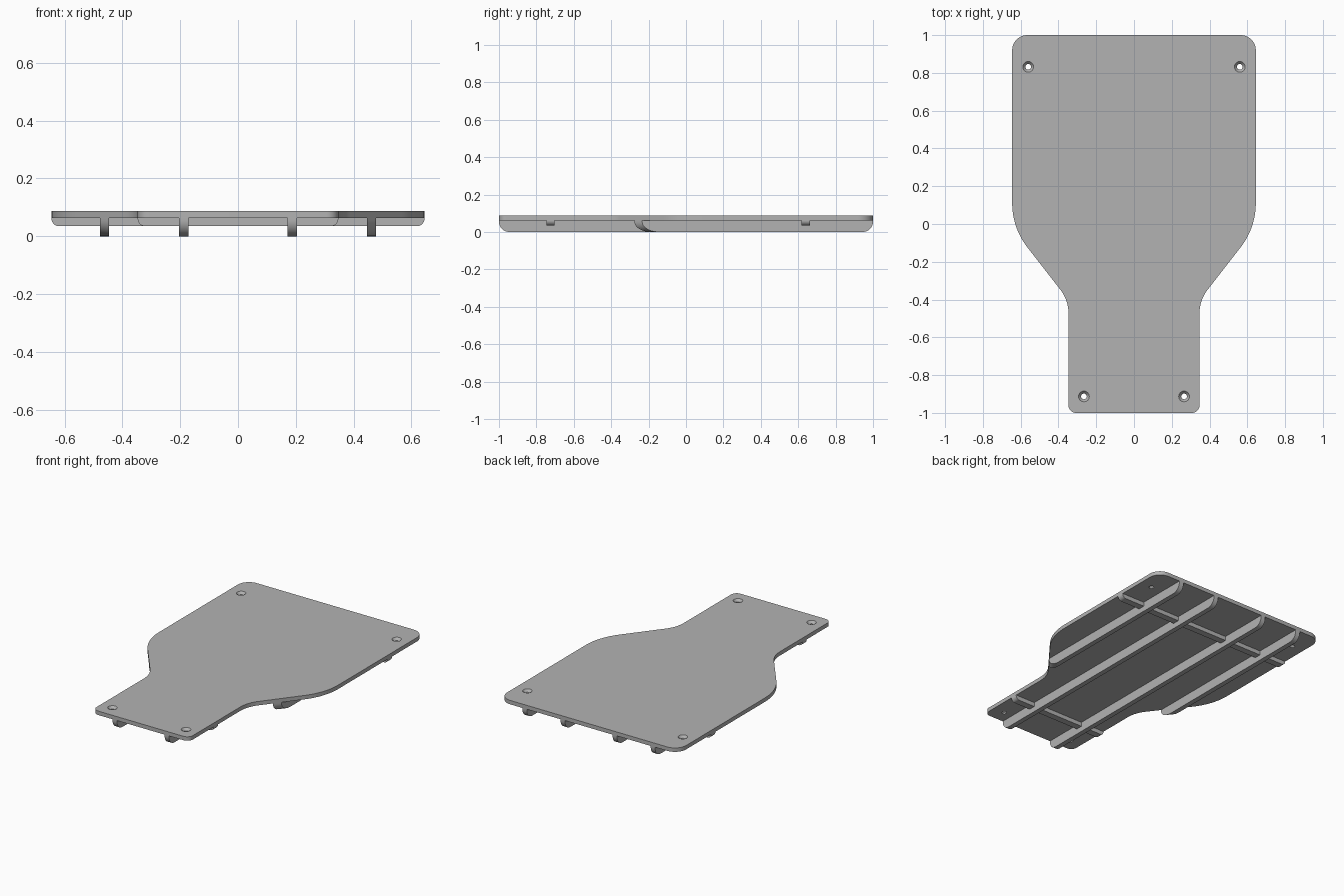
import bpy
import bmesh
import math
from mathutils import Vector

old = bpy.data.objects.get("Cube")
if old:
    bpy.data.objects.remove(old, do_unlink=True)

grey = bpy.data.materials.new("plain_grey")
grey.use_nodes = True
colour = (0.45, 0.45, 0.45, 1)
grey.diffuse_color = colour
grey.node_tree.nodes["Principled BSDF"].inputs["Base Color"].default_value = colour

TOP, UNDER = 0.088, 0.0625   # deck top and underside heights


def loft(name, sections):
    """Closed solid through matching loops of points, capped at both ends."""
    bm = bmesh.new()
    loops = [[bm.verts.new(p) for p in s] for s in sections]
    n = len(loops[0])
    for a, b in zip(loops, loops[1:]):
        for i in range(n):
            j = (i + 1) % n
            bm.faces.new((a[i], a[j], b[j], b[i]))
    bm.faces.new(loops[0])
    bm.faces.new(loops[-1])
    bmesh.ops.recalc_face_normals(bm, faces=bm.faces)
    mesh = bpy.data.meshes.new(name)
    bm.to_mesh(mesh)
    bm.free()
    mesh.materials.append(grey)
    obj = bpy.data.objects.new(name, mesh)
    bpy.context.collection.objects.link(obj)
    return obj


def smooth(obj):
    bpy.ops.object.select_all(action='DESELECT')
    obj.select_set(True)
    bpy.context.view_layer.objects.active = obj
    bpy.ops.object.shade_smooth_by_angle(angle=math.radians(30))


def fillet(before, corner, after, radius, steps=12):
    """Arc points replacing a sharp 2D corner."""
    p = Vector(corner)
    u = (Vector(before) - p).normalized()
    v = (Vector(after) - p).normalized()
    half = u.angle(v) / 2
    centre = p + (u + v).normalized() * radius / math.sin(half)
    start = p + u * radius / math.tan(half) - centre
    sweep = (p + v * radius / math.tan(half) - centre).angle_signed(start)
    arc = []
    for i in range(steps + 1):
        a = sweep * i / steps
        c, s = math.cos(a), math.sin(a)
        arc.append(centre + Vector((start.x * c - start.y * s,
                                    start.x * s + start.y * c)))
    return arc


# Deck outline: right half with filleted corners, then mirrored
corners = [(0, -1), (0.347, -1), (0.347, -0.403), (0.645, -0.02), (0.645, 1), (0, 1)]
radii = [0.04, 0.2, 0.38, 0.08]
half = []
for i, r in enumerate(radii, 1):
    half += fillet(corners[i - 1], corners[i], corners[i + 1], r)
outline = half + [Vector((-p.x, p.y)) for p in reversed(half)]
deck = loft("deck", [[(p.x, p.y, z) for p in outline] for z in (UNDER, TOP)])

# Countersunk screw holes
for x, y in [(0.56, 0.832), (0.265, -0.913)]:
    for side in (-1, 1):
        rings = [(0.015, 0.04), (0.015, 0.072), (0.0285, TOP), (0.0285, 0.12)]
        cutter = loft("hole_cutter", [
            [(side * x + r * math.cos(math.tau * k / 24),
              y + r * math.sin(math.tau * k / 24), z) for k in range(24)]
            for r, z in rings])
        cutter.hide_render = True
        mod = deck.modifiers.new("hole", 'BOOLEAN')
        mod.object = cutter
        mod.operation = 'DIFFERENCE'
        mod.solver = 'EXACT'
        bpy.context.view_layer.objects.active = deck
        bpy.ops.object.modifier_apply(modifier=mod.name)
        bpy.data.objects.remove(cutter, do_unlink=True)
smooth(deck)


def rib_profile(start, end, bottom, radius, stretch=1):
    """Rib side shape (along, height) with rounded lower corners."""
    angles = [math.pi / 2 * k / 10 for k in range(11)]
    first = [(start + radius * stretch * (1 - math.cos(a)),
              bottom + radius * (1 - math.sin(a))) for a in angles]
    last = [(end - radius * (1 - math.cos(a)),
             bottom + radius * (1 - math.sin(a))) for a in reversed(angles)]
    return [(start, UNDER)] + first + last + [(end, UNDER)]


# Long ribs: inner pair full length, outer pair starting at the slanted edge
slope = (0.403 - 0.02) / (0.645 - 0.347)
slant = math.hypot(1, slope)
for side, word in ((-1, "right"), (1, "left")):
    for name, x in (("inner", 0.1875), ("outer", 0.462)):
        sections = []
        for edge in (x - 0.016, x + 0.016):
            outer = name == "outer"
            start = -0.403 + (edge - 0.347) * slope if outer else -1
            prof = rib_profile(start, 1, 0, 0.055, slant if outer else 1)
            sections.append([(side * edge, y, z) for y, z in prof])
        smooth(loft(f"{name}_rib_{word}", sections))

# Shallow cross ribs
for name, y, w in (("front_cross_rib", -0.724, 0.347), ("back_cross_rib", 0.64, 0.645)):
    prof = rib_profile(-w, w, 0.035, 0.026)
    smooth(loft(name, [[(x, y + d, z) for x, z in prof] for d in (-0.022, 0.022)]))
